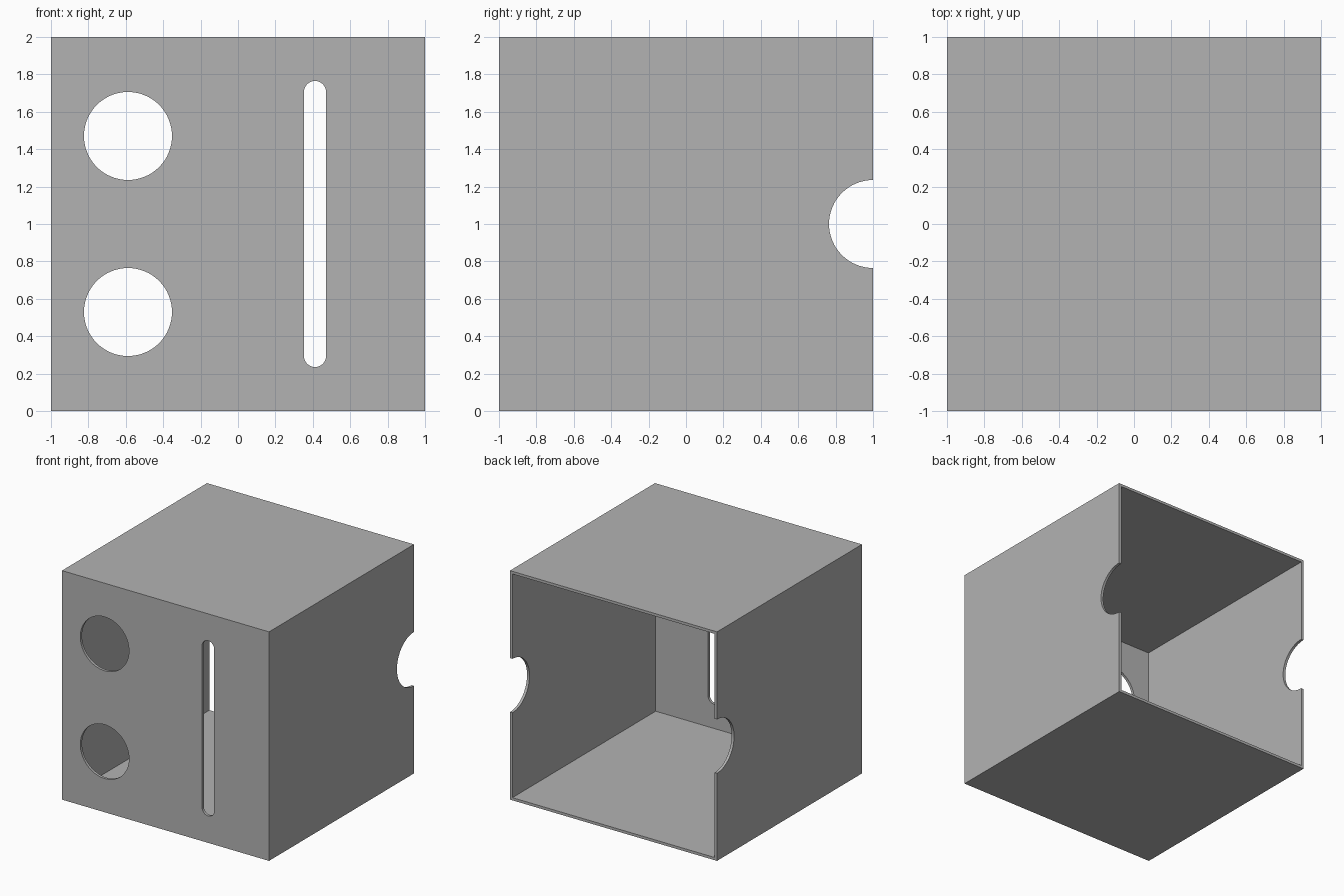
import bpy
from math import pi

default = bpy.data.objects.get("Cube")
if default:
    bpy.data.objects.remove(default, do_unlink=True)

U = 2 / 170          # design unit: the box is 170 units wide
WALL = 2 * U
HOLE_R = 20 * U
SLOT_R = 5 * U

grey = bpy.data.materials.new("light grey")
grey.use_nodes = True
colour = (0.45, 0.45, 0.45, 1)
grey.diffuse_color = colour
grey.node_tree.nodes["Principled BSDF"].inputs["Base Color"].default_value = colour


def block(name, size, centre):
    bpy.ops.mesh.primitive_cube_add(size=1, location=centre)
    obj = bpy.context.object
    obj.name = name
    obj.scale = size
    bpy.ops.object.transform_apply(location=False, rotation=False, scale=True)
    obj.data.materials.append(grey)
    return obj


def rod(name, radius, length, centre, rotation):
    bpy.ops.mesh.primitive_cylinder_add(vertices=64, radius=radius, depth=length,
                                        location=centre, rotation=rotation)
    obj = bpy.context.object
    obj.name = name
    obj.data.materials.append(grey)
    return obj


def cut(target, cutter):
    mod = target.modifiers.new(cutter.name, "BOOLEAN")
    mod.operation = "DIFFERENCE"
    mod.solver = "EXACT"
    mod.object = cutter
    bpy.context.view_layer.objects.active = target
    bpy.ops.object.modifier_apply(modifier=mod.name)
    bpy.data.objects.remove(cutter, do_unlink=True)


# Hollow box, open at the back
box = block("open_box", (2, 2, 2), (0, 0, 1))
inner = 2 - 2 * WALL
cut(box, block("cavity", (inner, 2, inner), (0, WALL, 1)))

# Two round holes in the front panel
along_y = (pi / 2, 0, 0)
for side in (-1, 1):
    cut(box, rod("round_hole", HOLE_R, 0.2, (-50 * U, -1, 1 + side * 40 * U), along_y))

# Tall slot with rounded ends
slot_x, slot_half = 35 * U, 60 * U
cut(box, block("slot_middle", (2 * SLOT_R, 0.2, 2 * slot_half), (slot_x, -1, 1)))
for side in (-1, 1):
    cut(box, rod("slot_end", SLOT_R, 0.2, (slot_x, -1, 1 + side * slot_half), along_y))

# Half-round finger notches through both side walls at the back edge
cut(box, rod("finger_notch", HOLE_R, 3, (0, 1, 1), (0, pi / 2, 0)))

# Smooth hole rims, sharp box edges
bpy.ops.object.select_all(action="DESELECT")
box.select_set(True)
bpy.context.view_layer.objects.active = box
bpy.ops.object.shade_smooth_by_angle(angle=pi / 6)
